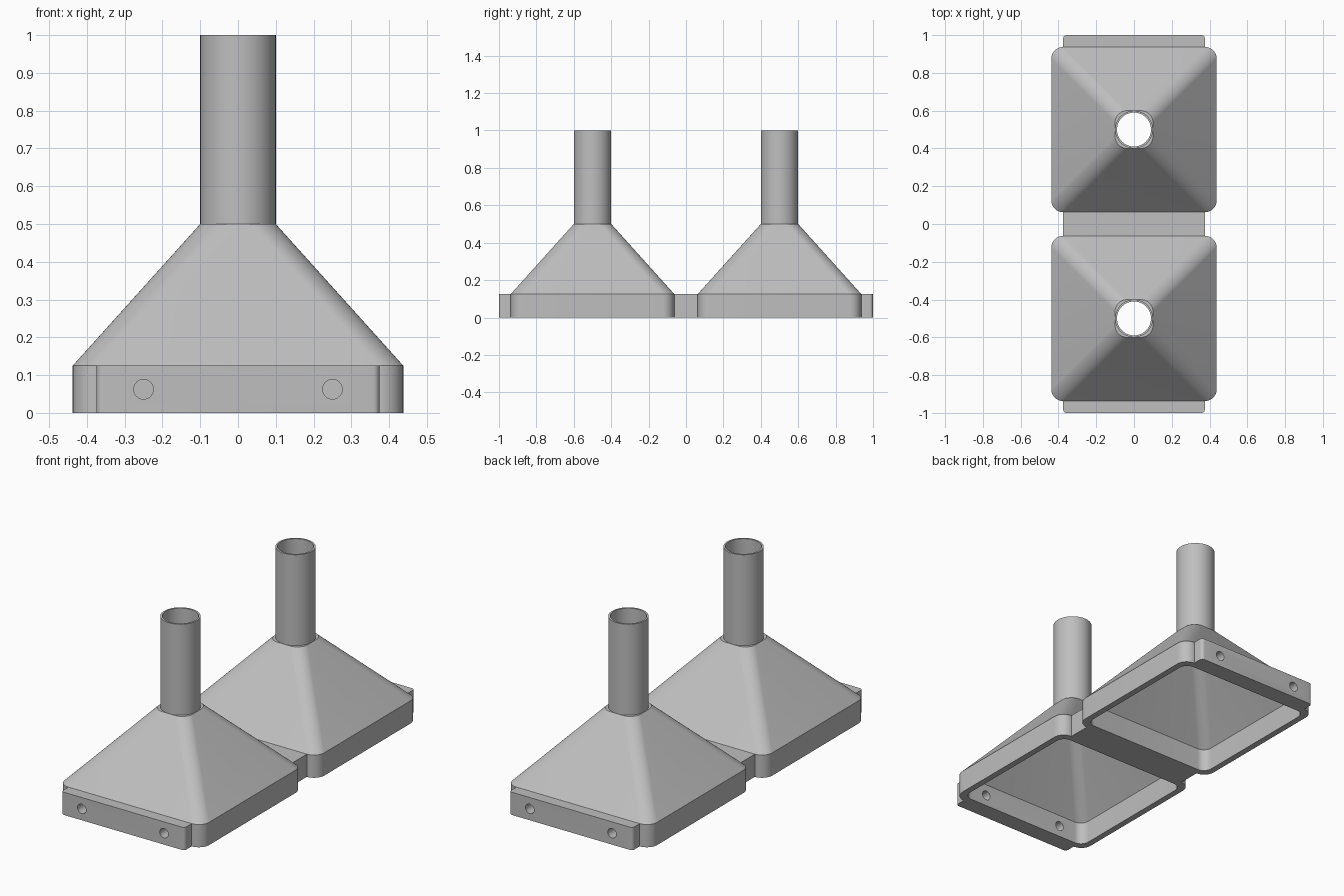
import bpy, bmesh, math

if "Cube" in bpy.data.objects:
    bpy.data.objects.remove(bpy.data.objects["Cube"])

SEG = 12  # steps per quarter turn

grey = bpy.data.materials.new("plain grey")
grey.diffuse_color = (0.52, 0.52, 0.52, 1)
grey.use_nodes = True
grey.node_tree.nodes["Principled BSDF"].inputs["Base Color"].default_value = grey.diffuse_color


def ring(half, radius, z):
    """Rounded square outline; a circle when radius equals half."""
    pts = []
    for q in range(4):
        mid = math.radians(45 + 90 * q)
        cx = math.copysign(half - radius, math.cos(mid))
        cy = math.copysign(half - radius, math.sin(mid))
        for j in range(SEG + 1):
            a = math.pi / 2 * (q + j / SEG)
            pts.append((cx + radius * math.cos(a), cy + radius * math.sin(a), z))
    return pts


def finish(name, bm, y=0.0):
    bmesh.ops.remove_doubles(bm, verts=bm.verts, dist=1e-5)
    bmesh.ops.recalc_face_normals(bm, faces=bm.faces)
    me = bpy.data.meshes.new(name)
    bm.to_mesh(me)
    bm.free()
    me.materials.append(grey)
    ob = bpy.data.objects.new(name, me)
    ob.location.y = y
    bpy.context.collection.objects.link(ob)
    return ob


def hopper(name, y):
    """Hollow base, pyramid hood and round pipe as one closed wall."""
    bm = bmesh.new()
    outline = [
        (0.4375, 0.0625, 0), (0.4375, 0.0625, 0.125), (0.1, 0.0625, 0.5),
        (0.1, 0.1, 0.5), (0.1, 0.1, 1.0),
        (0.09, 0.09, 1.0), (0.09, 0.09, 0.49),
        (0.09, 0.05, 0.49), (0.403, 0.05, 0.125), (0.403, 0.05, 0),
    ]
    rings = [[bm.verts.new(p) for p in ring(*o)] for o in outline]
    n = len(rings[0])
    for a, b in zip(rings, rings[1:] + rings[:1]):
        for i in range(n):
            k = (i + 1) % n
            bm.faces.new((a[i], a[k], b[k], b[i]))
    return finish(name, bm, y)


def bar(name, y0, y1, bevel_sign=0):
    """Flat joining bar; its outer upright edges can be rounded."""
    bm = bmesh.new()
    bmesh.ops.create_cube(bm, size=1)
    for v in bm.verts:
        v.co = (v.co.x * 0.75, y0 + (v.co.y + 0.5) * (y1 - y0), (v.co.z + 0.5) * 0.125)
    if bevel_sign:
        outer = [e for e in bm.edges
                 if all(abs(v.co.y) > 0.99 for v in e.verts)
                 and abs(e.verts[0].co.z - e.verts[1].co.z) > 0.1]
        bmesh.ops.bevel(bm, geom=outer, offset=0.018, segments=5,
                        profile=0.5, affect='EDGES')
    return finish(name, bm)


def drill(ob, side):
    """Two bolt holes through the end bar and hopper wall."""
    for x in (-0.25, 0.25):
        bpy.ops.mesh.primitive_cylinder_add(
            vertices=32, radius=0.026, depth=0.2,
            location=(x, side * 0.97, 0.0625), rotation=(math.pi / 2, 0, 0))
        cutter = bpy.context.object
        cutter.hide_render = True
        mod = ob.modifiers.new("bolt_hole", 'BOOLEAN')
        mod.operation, mod.solver, mod.object = 'DIFFERENCE', 'EXACT', cutter
        bpy.ops.object.select_all(action='DESELECT')
        ob.select_set(True)
        bpy.context.view_layer.objects.active = ob
        bpy.ops.object.modifier_apply(modifier=mod.name)
        bpy.data.objects.remove(cutter)


# Two hoppers with drilled end bars
parts = []
for label, s in (("front", -1), ("back", 1)):
    hood = hopper(label + "_hopper", 0.5 * s)
    y0, y1 = sorted((s * 0.9375, s * 1.0))
    end = bar(label + "_end_bar", y0, y1, s)
    for ob in (hood, end):
        drill(ob, s)
    parts += [hood, end]

# Plain bar between the hoppers
parts.append(bar("middle_bar", -0.0625, 0.0625))

# Smooth the curves, keep the edges crisp
bpy.ops.object.select_all(action='DESELECT')
for ob in parts:
    ob.select_set(True)
bpy.context.view_layer.objects.active = parts[0]
bpy.ops.object.shade_smooth_by_angle(angle=math.radians(30))
